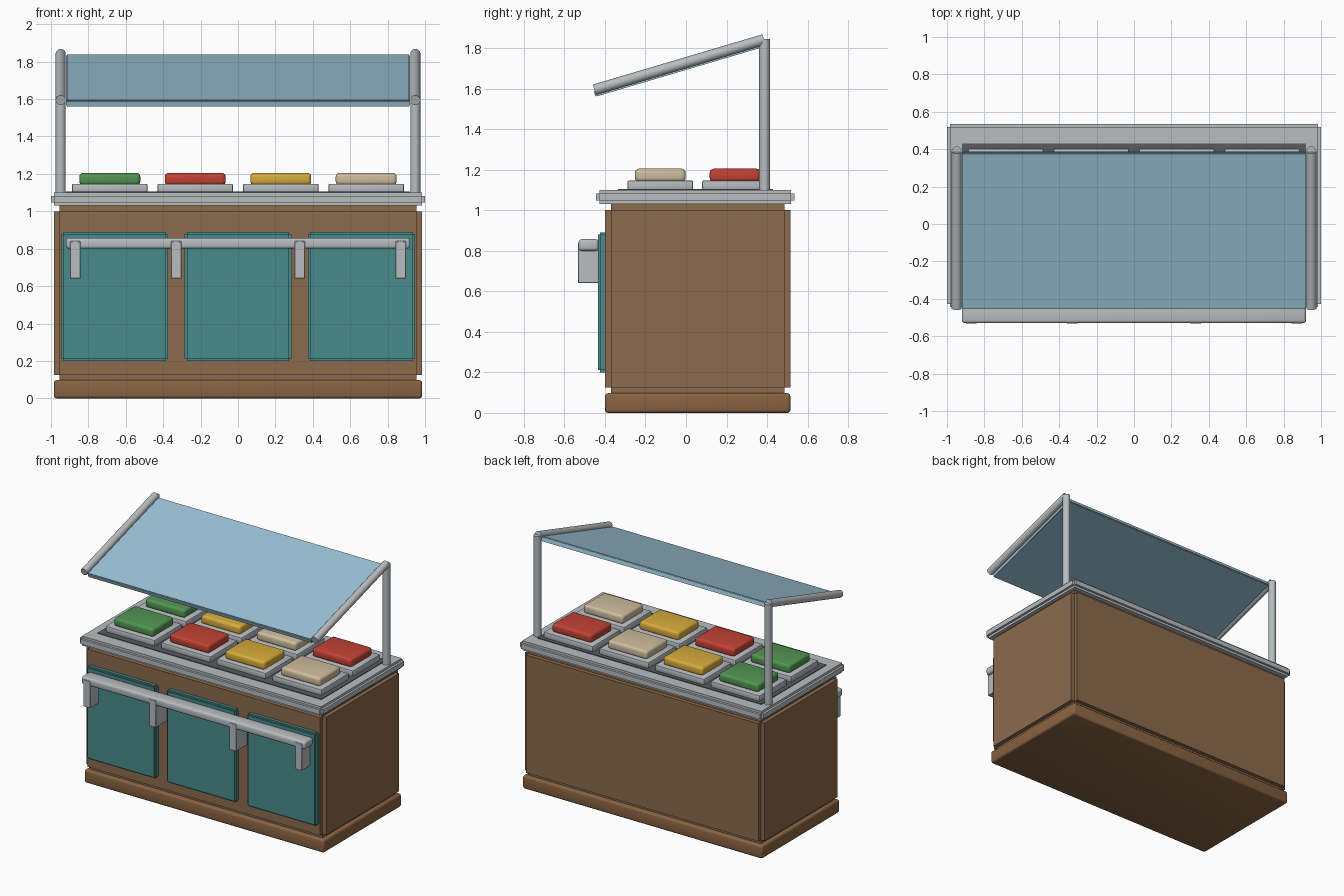
import bpy, bmesh, math
from mathutils import Matrix, Vector

cube = bpy.data.objects.get("Cube")
if cube:
    bpy.data.objects.remove(cube, do_unlink=True)


def material(name, rgb):
    m = bpy.data.materials.new(name)
    m.use_nodes = True
    m.diffuse_color = (*rgb, 1)
    node = next(n for n in m.node_tree.nodes if n.type == 'BSDF_PRINCIPLED')
    node.inputs["Base Color"].default_value = (*rgb, 1)
    return m


wood = material("wood", (0.26, 0.145, 0.073))
plinth_wood = material("plinth wood", (0.25, 0.125, 0.055))
teal = material("teal paint", (0.065, 0.26, 0.255))
metal = material("brushed metal", (0.48, 0.51, 0.53))
dark = material("dark metal", (0.1, 0.105, 0.11))
glass = material("blue glass", (0.33, 0.54, 0.66))
green = material("green food", (0.085, 0.3, 0.085))
red = material("red food", (0.54, 0.055, 0.035))
yellow = material("yellow food", (0.68, 0.41, 0.045))
beige = material("beige food", (0.62, 0.51, 0.34))


def finish(name, bm, mat, smooth=False):
    mesh = bpy.data.meshes.new(name)
    bm.to_mesh(mesh)
    bm.free()
    mesh.materials.append(mat)
    ob = bpy.data.objects.new(name, mesh)
    bpy.context.collection.objects.link(ob)
    if smooth:
        bpy.ops.object.select_all(action='DESELECT')
        ob.select_set(True)
        bpy.context.view_layer.objects.active = ob
        bpy.ops.object.shade_smooth_by_angle(angle=math.radians(40))
    return ob


def add_box(bm, lo, hi):
    lo, hi = Vector(lo), Vector(hi)
    bmesh.ops.create_cube(bm, size=1, matrix=Matrix.Translation((lo + hi) / 2)
                          @ Matrix.Diagonal((*(hi - lo), 1)))


def box(name, lo, hi, mat, bevel=0, segments=3):
    bm = bmesh.new()
    add_box(bm, lo, hi)
    if bevel:
        bmesh.ops.bevel(bm, geom=bm.edges[:], offset=bevel, segments=segments,
                        profile=0.5, affect='EDGES')
    return finish(name, bm, mat, bevel > 0)


def stepped_box(name, lo, hi, step, mat):
    """Box whose edges are notched by a square step."""
    bm = bmesh.new()
    for axis in range(3):
        inset = Vector((step, step, step))
        inset[axis] = 0
        add_box(bm, Vector(lo) + inset, Vector(hi) - inset)
    return finish(name, bm, mat)


def tube(name, a, b, radius, mat):
    a, b = Vector(a), Vector(b)
    bm = bmesh.new()
    turn = (b - a).to_track_quat('Z', 'Y').to_matrix().to_4x4()
    bmesh.ops.create_cone(bm, cap_ends=True, segments=24, radius1=radius, radius2=radius,
                          depth=(b - a).length,
                          matrix=Matrix.Translation((a + b) / 2) @ turn)
    return finish(name, bm, mat, True)


# Cabinet
box("plinth", (-0.985, -0.4, 0), (0.985, 0.515, 0.097), plinth_wood, 0.015)
stepped_box("cabinet_body", (-0.985, -0.4, 0.095), (0.985, 0.515, 1.03), 0.03, wood)
stepped_box("countertop", (-1, -0.445, 1.03), (1, 0.535, 1.1), 0.017, metal)
box("food_well", (-0.92, -0.335, 1.09), (0.92, 0.43, 1.105), dark)

# Front doors
for i, x in enumerate((-0.66, 0, 0.66)):
    stepped_box(f"door_{i + 1}", (x - 0.285, -0.435, 0.2), (x + 0.285, -0.385, 0.89), 0.011, teal)

# Tray rail and its brackets
box("tray_rail", (-0.92, -0.53, 0.8), (0.92, -0.43, 0.857), metal, 0.015)
for i, x in enumerate((-0.87, -0.33, 0.33, 0.87)):
    box(f"rail_bracket_{i + 1}", (x - 0.028, -0.533, 0.64), (x + 0.028, -0.4, 0.84), metal, 0.003, 1)

# Food pans in two rows
rows = {"front": (-0.127, (green, red, yellow, beige)),
        "back": (0.242, (green, yellow, beige, red))}
for row, (y, foods) in rows.items():
    for i, food in enumerate(foods):
        x = (i - 1.5) * 0.457
        box(f"{row}_pan_{i + 1}", (x - 0.202, y - 0.162, 1.1), (x + 0.202, y + 0.162, 1.147), metal, 0.008, 2)
        box(f"{row}_food_{i + 1}", (x - 0.163, y - 0.125, 1.14), (x + 0.163, y + 0.125, 1.205), food, 0.02, 4)

# Sneeze guard: posts, sloping arms and the pane between them
top, front = Vector((0, 0.385, 1.842)), Vector((0, -0.452, 1.594))
for side, s in (("right", -1), ("left", 1)):
    x = Vector((s * 0.948, 0, 0))
    tube(f"{side}_post", x + Vector((0, 0.388, 1.09)), x + Vector((0, 0.388, 1.845)), 0.027, metal)
    tube(f"{side}_arm", x + front, x + top, 0.027, metal)

pane = stepped_box("glass_pane", (-0.92, -0.436, -0.017), (0.92, 0.436, 0.017), 0.005, glass)
pane.location = (top + front) / 2 + Vector((0, 0, -0.018))
pane.rotation_euler.x = math.atan2(top.z - front.z, top.y - front.y)
